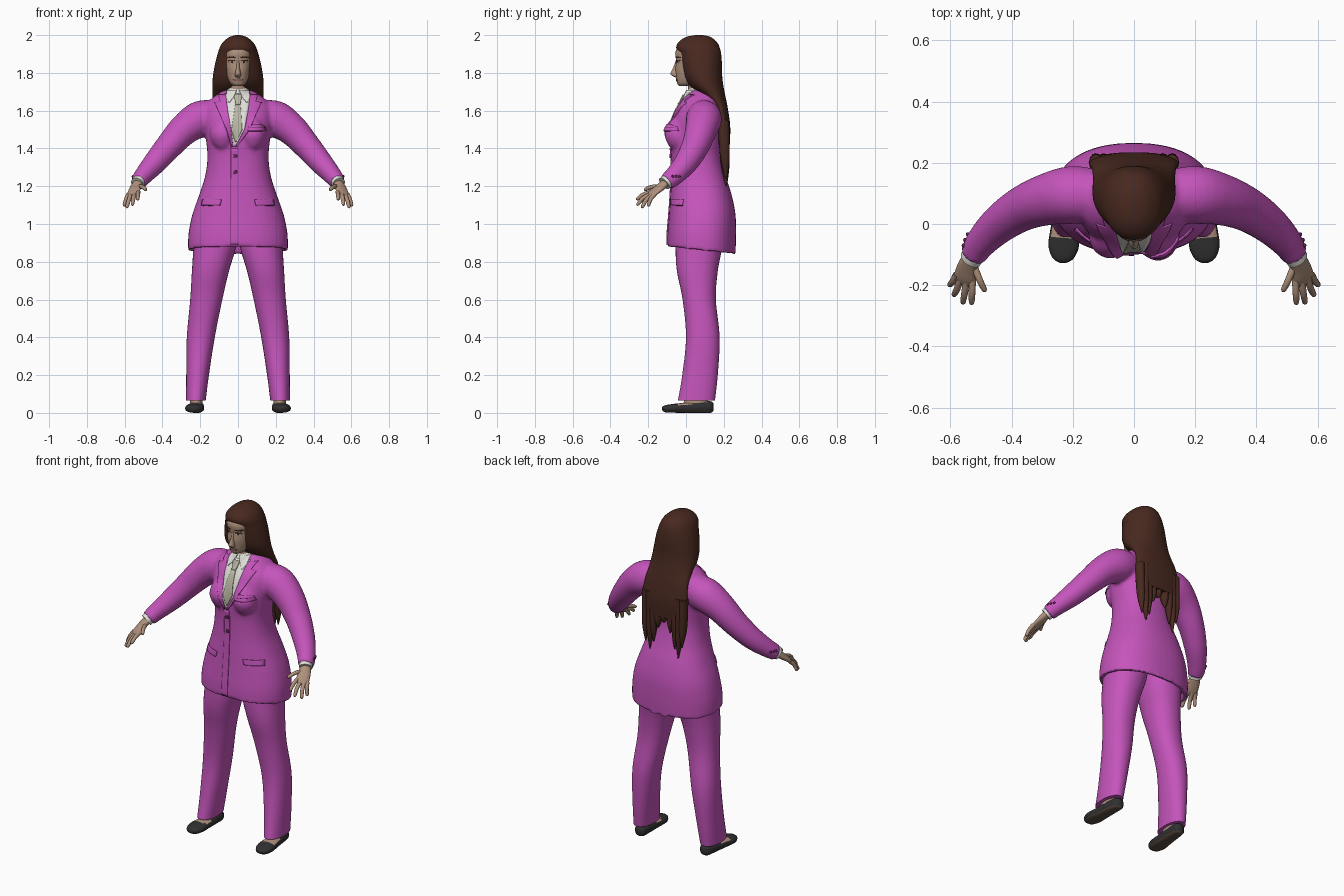
import bpy, bmesh, math
from mathutils import Vector
from mathutils.bvhtree import BVHTree

if "Cube" in bpy.data.objects:
    bpy.data.objects.remove(bpy.data.objects["Cube"])


def material(name, r, g, b):
    m = bpy.data.materials.new(name)
    m.use_nodes = True
    m.diffuse_color = (r, g, b, 1)
    m.node_tree.nodes["Principled BSDF"].inputs["Base Color"].default_value = (r, g, b, 1)
    return m


SUIT = material("magenta cloth", .56, .09, .50)
SKIN = material("skin", .43, .28, .20)
HAIR = material("dark brown hair", .065, .022, .014)
SHIRT = material("white shirt", .75, .74, .70)
TIE = material("grey green tie", .48, .47, .37)
SHOE = material("black leather", .03, .03, .032)
SOLE = material("brown sole", .10, .07, .05)
PLUM = material("dark plum", .12, .02, .10)
LIP = material("lips", .27, .13, .10)
built = []


def smooth(rows, k=5):
    """Catmull-Rom interpolation of tuples."""
    out = []
    for i in range(len(rows) - 1):
        a, b, c, d = rows[max(i - 1, 0)], rows[i], rows[i + 1], rows[min(i + 2, len(rows) - 1)]
        for j in range(k):
            t = j / k
            out.append(tuple(q + .5 * t * (r - p + t * (2 * p - 5 * q + 4 * r - s + t * (3 * (q - r) + s - p)))
                             for p, q, r, s in zip(a, b, c, d)))
    return out + [rows[-1]]


def circle(sides, power):
    for i in range(sides):
        a = math.tau * i / sides
        yield tuple(math.copysign(abs(f) ** (2 / power), f) for f in (math.cos(a), math.sin(a)))


def stack(rows, power=2, sides=40):
    """Level rings from rows of (z, half width, front y, back y, optional centre x)."""
    rings = []
    for z, w, front, back, *cx in rows:
        x0 = cx[0] if cx else 0
        rings.append([Vector((x0 + w * c, (front + back) / 2 + (back - front) / 2 * s, z))
                      for c, s in circle(sides, power)])
    return rings


def tube(rows, side, power=2, sides=24):
    """Rings across a path of (x, y, z, radius along side, other radius)."""
    pts = [Vector(r[:3]) for r in rows]
    rings = []
    for i, r in enumerate(rows):
        t = (pts[min(i + 1, len(pts) - 1)] - pts[max(i - 1, 0)]).normalized()
        a = Vector(side)
        a = (a - t * a.dot(t)).normalized()
        b = t.cross(a)
        rings.append([pts[i] + a * r[3] * c + b * r[4] * s for c, s in circle(sides, power)])
    return rings


def loft(bm, rings, flip=1):
    grid = [[bm.verts.new((p.x * flip, p.y, p.z)) for p in ring] for ring in rings]
    n = len(grid[0])
    for lo, hi in zip(grid, grid[1:]):
        for i in range(n):
            bm.faces.new((lo[i], lo[(i + 1) % n], hi[(i + 1) % n], hi[i]))
    bm.faces.new(grid[0])
    bm.faces.new(grid[-1])


def finish(name, bm, *mats, normals=True):
    if normals:
        bmesh.ops.recalc_face_normals(bm, faces=bm.faces)
    me = bpy.data.meshes.new(name)
    bm.to_mesh(me)
    bm.free()
    for m in mats:
        me.materials.append(m)
    ob = bpy.data.objects.new(name, me)
    bpy.context.collection.objects.link(ob)
    built.append(ob)
    return ob


def solid(name, mat, *ring_sets, flip=1):
    bm = bmesh.new()
    for rings in ring_sets:
        loft(bm, rings, flip)
    return finish(name, bm, mat)


def tree_of(ob):
    return BVHTree.FromPolygons([v.co for v in ob.data.vertices], [p.vertices[:] for p in ob.data.polygons])


def plate(name, mat, trees, rows, lift=.004, cols=8, k=5):
    """Thin panel laid on the front surface, from rows of (z, x start, x end)."""
    bm = bmesh.new()
    grid = []
    for i in range((len(rows) - 1) * k + 1):
        j = min(i // k, len(rows) - 2)
        t = i / k - j
        z, x0, x1 = (p + (q - p) * t for p, q in zip(rows[j], rows[j + 1]))
        line = []
        for c in range(cols + 1):
            x = x0 + (x1 - x0) * c / cols
            hits = [tr.ray_cast(Vector((x, -1, z)), Vector((0, 1, 0)))[0] for tr in trees]
            ys = [h.y for h in hits if h]
            line.append(bm.verts.new((x, min(ys) - lift, z)) if ys else None)
        grid.append(line)
    for lo, hi in zip(grid, grid[1:]):
        for c in range(cols):
            quad = (lo[c], lo[c + 1], hi[c + 1], hi[c])
            if all(quad):
                bm.faces.new(quad)
    ob = finish(name, bm, mat, normals=False)
    mod = ob.modifiers.new("thickness", 'SOLIDIFY')
    mod.thickness = .008
    mod.offset = -1


def oval(x, z, w, h):
    return [(z - h * math.cos(a), x - w * math.sin(a), x + w * math.sin(a))
            for a in (.05 + i * (math.pi - .1) / 8 for i in range(9))]


# Jacket: torso, bust and sleeves fused into one skin
torso = [(.86, .265, -.10, .262), (.95, .262, -.098, .265), (1.05, .242, -.09, .262), (1.15, .207, -.083, .243),
         (1.25, .175, -.078, .212), (1.35, .162, -.078, .190), (1.45, .170, -.085, .190), (1.54, .182, -.075, .200),
         (1.61, .180, -.048, .198), (1.655, .150, -.018, .185), (1.69, .105, .008, .165), (1.71, .07, .03, .15)]
lining = [(.97, .20, -.05, .21), (.89, .237, -.07, .232), (.862, .243, -.078, .24)]
sleeve = smooth([(.11, .09, 1.57, .085, .085), (.20, .095, 1.555, .095, .097), (.285, .08, 1.50, .085, .084),
                 (.365, .05, 1.413, .074, .072), (.44, .0, 1.325, .064, .062), (.50, -.06, 1.257, .053, .05),
                 (.527, -.103, 1.222, .046, .043)])
bm = bmesh.new()
loft(bm, stack(lining + smooth(torso), 2.3))
for s in (1, -1):
    loft(bm, tube(sleeve, (0, 1, 0)), s)
    loft(bm, stack(smooth([(1.39, .01, -.07, -.05, .078), (1.42, .055, -.095, .03, .078), (1.47, .07, -.113, .04, .078),
                           (1.52, .06, -.098, .04, .078), (1.57, .01, -.06, -.04, .078)]), sides=24), s)
for v in bm.verts:
    if v.co.z < 1:
        v.co.z -= .8 * (v.co.y - .08) * (1 - v.co.z)
jacket = finish("jacket", bm, SUIT)
mod = jacket.modifiers.new("fuse", 'REMESH')
mod.mode = 'VOXEL'
mod.voxel_size = .01
mod = jacket.modifiers.new("soften", 'SMOOTH')
mod.iterations = 5
fused = bpy.data.meshes.new_from_object(jacket.evaluated_get(bpy.context.evaluated_depsgraph_get()))
jacket.modifiers.clear()
jacket.data = fused
fused.materials.clear()
fused.materials.append(SUIT)

# Shirt, tie and jacket details
collar = solid("shirt_collar", SHIRT, stack(smooth([(1.62, .06, -.035, .14), (1.67, .068, -.012, .15),
                                                    (1.70, .066, .004, .15), (1.725, .058, .018, .145)])))
chest = [tree_of(jacket), tree_of(collar)]
plate("shirt_front", SHIRT, chest, [(1.41, -.025, -.015), (1.5, -.047, .033), (1.6, -.06, .054), (1.69, -.072, .07)])
plate("tie", TIE, chest, [(1.435, -.014, -.008), (1.50, -.034, .022), (1.64, -.013, .013)], .009)
plate("tie_knot", TIE, chest, [(1.635, -.012, .012), (1.675, -.021, .021), (1.685, -.017, .017)], .013)
for s, side in ((1, "left"), (-1, "right")):
    def mirrored(rows):
        return [(z, *sorted((a * s, b * s))) for z, a, b in rows]
    plate(side + "_collar_point", SHIRT, chest, mirrored([(1.645, .045, .05), (1.67, .025, .062), (1.71, .008, .06)]), .009)
    shift = -.02
    plate(side + "_lapel", SUIT, chest, mirrored([(1.41, .005 + shift * s, .015 + shift * s), (1.5, .036, .06),
                                                  (1.6, .054, .105), (1.645, .06, .125), (1.65, .06, .095),
                                                  (1.685, .066, .105)]), .008)
    plate(side + "_hip_flap", SUIT, chest, mirrored([(1.10, .095, .195), (1.13, .088, .19)]), .008)
    plate(side + "_flap_shadow", PLUM, chest, mirrored([(1.097, .097, .195), (1.101, .097, .195)]), .003)
plate("front_overlap", SUIT, chest, [(.89, -.038, .0), (1.40, -.036, .0)], .005, k=40)
plate("front_seam", PLUM, chest, [(.885, -.041, -.037), (1.41, -.039, -.035)], .002, k=40)
for name, z in (("upper", 1.36), ("lower", 1.275)):
    plate(name + "_button", PLUM, chest, oval(-.014, z, .011, .011), .009, k=1)
plate("pocket_square", SUIT, chest, [(1.495, .05, .15), (1.515, .055, .145), (1.53, .085, .115)], .012)
plate("chest_pocket_edge", PLUM, chest, [(1.492, .05, .15), (1.497, .05, .15)], .010)
plate("pocket_square_fold", PLUM, chest, [(1.511, .065, .14), (1.514, .068, .138)], .0135)

# Hands, cuffs and sleeve buttons
fingers = [((.528, -.18, 1.170), (.531, -.264, 1.130)), ((.548, -.185, 1.160), (.560, -.262, 1.100)),
           ((.566, -.178, 1.155), (.590, -.236, 1.086)), ((.580, -.165, 1.157), (.604, -.202, 1.094)),
           ((.524, -.135, 1.198), (.486, -.222, 1.182))]
palm = smooth([(.522, -.095, 1.23, .026, .024), (.542, -.135, 1.195, .033, .019),
               (.554, -.175, 1.165, .037, .014), (.558, -.195, 1.150, .030, .008)])
for s, side in ((1, "left"), (-1, "right")):
    parts = [tube(palm, (.85, .4, -.2))]
    for root, tip in fingers:
        a, b = Vector(root), Vector(tip)
        bend = Vector((0, -.004, .006))
        path = [(*a, .012, .012), (*(a.lerp(b, .5) + bend), .011, .011), (*a.lerp(b, .9), .009, .009), (*b, .003, .003)]
        parts.append(tube(smooth(path, 4), (.85, .4, -.2), sides=12))
    solid(side + "_hand", SKIN, *parts, flip=s)
    solid(side + "_cuff", SHIRT, tube([(.512, -.08, 1.243, .038, .036), (.534, -.115, 1.214, .038, .035)], (0, 1, 0)), flip=s)
    bm = bmesh.new()
    for y in (-.07, -.052, -.034):
        hit = chest[0].ray_cast(Vector((s, y, 1.252)), Vector((-s, 0, 0)))[0]
        if hit:
            for v in bmesh.ops.create_uvsphere(bm, u_segments=12, v_segments=8, radius=.007)["verts"]:
                v.co += hit
    finish(side + "_sleeve_buttons", bm, PLUM)

# Trousers, ankles and shoes
leg = smooth([(1.0, .12, -.05, .2, .115), (.87, .112, -.055, .19, .125), (.75, .098, -.048, .168, .146),
              (.6, .085, -.018, .158, .168), (.4, .074, .0, .178, .197), (.2, .060, -.02, .168, .214),
              (.065, .052, -.043, .153, .223)])
shoe = smooth([(.234, -.126, .018, .01, .008), (.233, -.112, .021, .034, .018), (.230, -.07, .024, .050, .023),
               (.225, .0, .027, .045, .027), (.220, .08, .030, .040, .030), (.217, .13, .031, .032, .031),
               (.217, .146, .031, .012, .018)])
for s, side in ((1, "left"), (-1, "right")):
    solid(side + "_trouser_leg", SUIT, stack(leg, 2.2), flip=s)
    solid(side + "_ankle", SKIN, stack([(.03, .034, -.02, .12, .221), (.10, .034, .0, .115, .221)]), flip=s)
    bm = bmesh.new()
    loft(bm, tube(shoe, (1, 0, 0), 2.5), s)
    bmesh.ops.recalc_face_normals(bm, faces=bm.faces)
    low = min(v.co.z for v in bm.verts)
    for v in bm.verts:
        v.co.z = max(0, v.co.z - max(low, 0))
    bm.normal_update()
    for f in bm.faces:
        if f.normal.z < -.6:
            f.material_index = 1
        elif f.normal.z > .75 and -.04 < f.calc_center_median().y < .11:
            f.material_index = 2
    finish(side + "_shoe", bm, SHOE, SOLE, SKIN)

# Head, neck and nose
head = solid("head", SKIN, stack(smooth([(1.73, .022, -.035, .03), (1.745, .042, -.047, .07), (1.78, .060, -.052, .11),
                                         (1.82, .069, -.056, .14), (1.865, .075, -.052, .15), (1.91, .075, -.056, .15),
                                         (1.95, .062, -.03, .14), (1.975, .03, .02, .1)]), 2.2),
             stack([(1.68, .054, .012, .135), (1.76, .052, .01, .13)]),
             stack(smooth([(1.775, .008, -.055, -.03), (1.785, .017, -.074, -.03), (1.798, .015, -.082, -.03),
                           (1.83, .009, -.067, -.03), (1.865, .008, -.054, -.03)]), sides=16))
face = [tree_of(head)]
plate("lips", LIP, face, oval(0, 1.763, .026, .009), .003, k=1)
for s, side in ((1, "left"), (-1, "right")):
    plate(side + "_eye_white", SHIRT, face, oval(.034 * s, 1.859, .015, .006), .002, k=1)
    plate(side + "_iris", HAIR, face, oval(.034 * s, 1.859, .007, .006), .003, k=1)
    plate(side + "_lash", HAIR, face, oval(.035 * s, 1.866, .018, .003), .003, k=1)
    plate(side + "_brow", HAIR, face, oval(.036 * s, 1.882, .022, .004), .003, k=1)

# Long hair: cap, back curtain and tapering ends
cap = smooth([(2.0, .012, .05, .09), (1.99, .045, .0, .13), (1.965, .077, -.038, .162), (1.935, .096, -.052, .178),
              (1.90, .108, -.040, .186), (1.85, .121, -.030, .190), (1.78, .133, -.012, .192), (1.73, .136, .02, .198),
              (1.68, .134, .085, .208), (1.62, .138, .145, .220), (1.52, .148, .165, .234), (1.42, .145, .165, .232)])
ends = [(-.125, 1.26), (-.10, 1.19), (-.075, 1.24), (-.045, 1.33), (0, 1.38),
        (.04, 1.34), (.07, 1.25), (.095, 1.20), (.125, 1.24)]
strands = [tube(smooth([(x, .198, 1.55, .022, .030), (x, .203, 1.42, .022, .028),
                        (x * .99, .208, (1.42 + tip) / 2, .018, .022), (x * .97, .212, tip, .003, .004)]),
                (1, 0, 0), sides=12) for x, tip in ends]
solid("long_hair", HAIR, stack(cap, 2.1), *strands)

# Smooth shading with crisp edges
bpy.ops.object.select_all(action='DESELECT')
for ob in built:
    ob.select_set(True)
bpy.context.view_layer.objects.active = jacket
bpy.ops.object.shade_smooth_by_angle(angle=math.radians(45))
